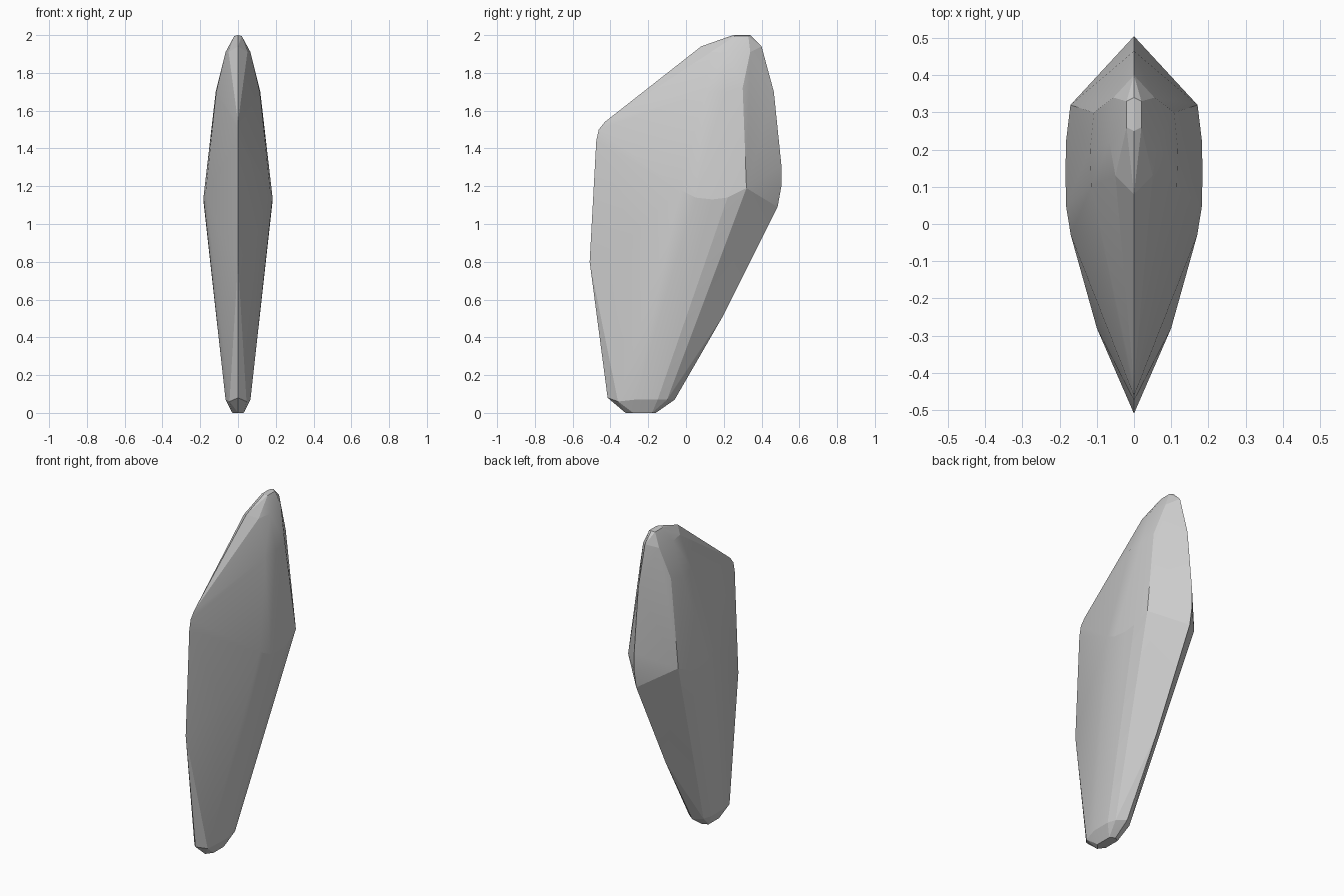
import bpy, bmesh, math

# Sharp rim of the blade as seen from the side (y, z)
rim = [(-0.32, 0), (-0.16, 0), (-0.06, 0.07), (0.2, 0.52), (0.485, 1.09),
       (0.505, 1.2), (0.505, 1.31), (0.465, 1.7), (0.4, 1.94), (0.34, 2.0),
       (0.25, 2.0), (0.08, 1.94), (-0.43, 1.54), (-0.462, 1.5),
       (-0.475, 1.44), (-0.51, 0.8), (-0.415, 0.08)]

# Raised points of one broad face (x, y, z), mirrored to the other side
face_points = [
    (0.03, -0.28, 0), (0.03, -0.18, 0),                              # foot
    (0.045, -0.36, 0.06), (0.066, -0.27, 0.07),
    (0.066, -0.15, 0.07), (0.05, -0.10, 0.07),
    (0.10, -0.28, 0.95), (0.17, -0.03, 1.18), (0.183, 0.05, 1.14),   # belly
    (0.184, 0.14, 1.13), (0.183, 0.22, 1.14), (0.171, 0.32, 1.19),
    (0.115, 0.10, 1.70), (0.118, 0.20, 1.70), (0.108, 0.30, 1.72),   # shoulder
    (0.05, 0.13, 1.91), (0.066, 0.22, 1.91), (0.055, 0.34, 1.91),    # crown
    (0.02, 0.26, 1.995), (0.02, 0.33, 1.995)]

bm = bmesh.new()
for y, z in rim:
    bm.verts.new((0, y, z))
for x, y, z in face_points:
    for side in (1, -1):
        bm.verts.new((side * x, y, z))

# Wrap the points in a faceted convex skin
res = bmesh.ops.convex_hull(bm, input=bm.verts[:])
bmesh.ops.delete(bm, geom=[v for v in bm.verts if not v.link_faces], context='VERTS')
bmesh.ops.recalc_face_normals(bm, faces=bm.faces[:])

mesh = bpy.data.meshes.new("faceted_stone")
bm.to_mesh(mesh)
bm.free()
stone = bpy.data.objects.new("faceted_stone", mesh)
bpy.context.collection.objects.link(stone)

# Soften shallow facets, keep the ridges crisp
bpy.context.view_layer.objects.active = stone
stone.select_set(True)
bpy.ops.object.shade_smooth_by_angle(angle=math.radians(10))
